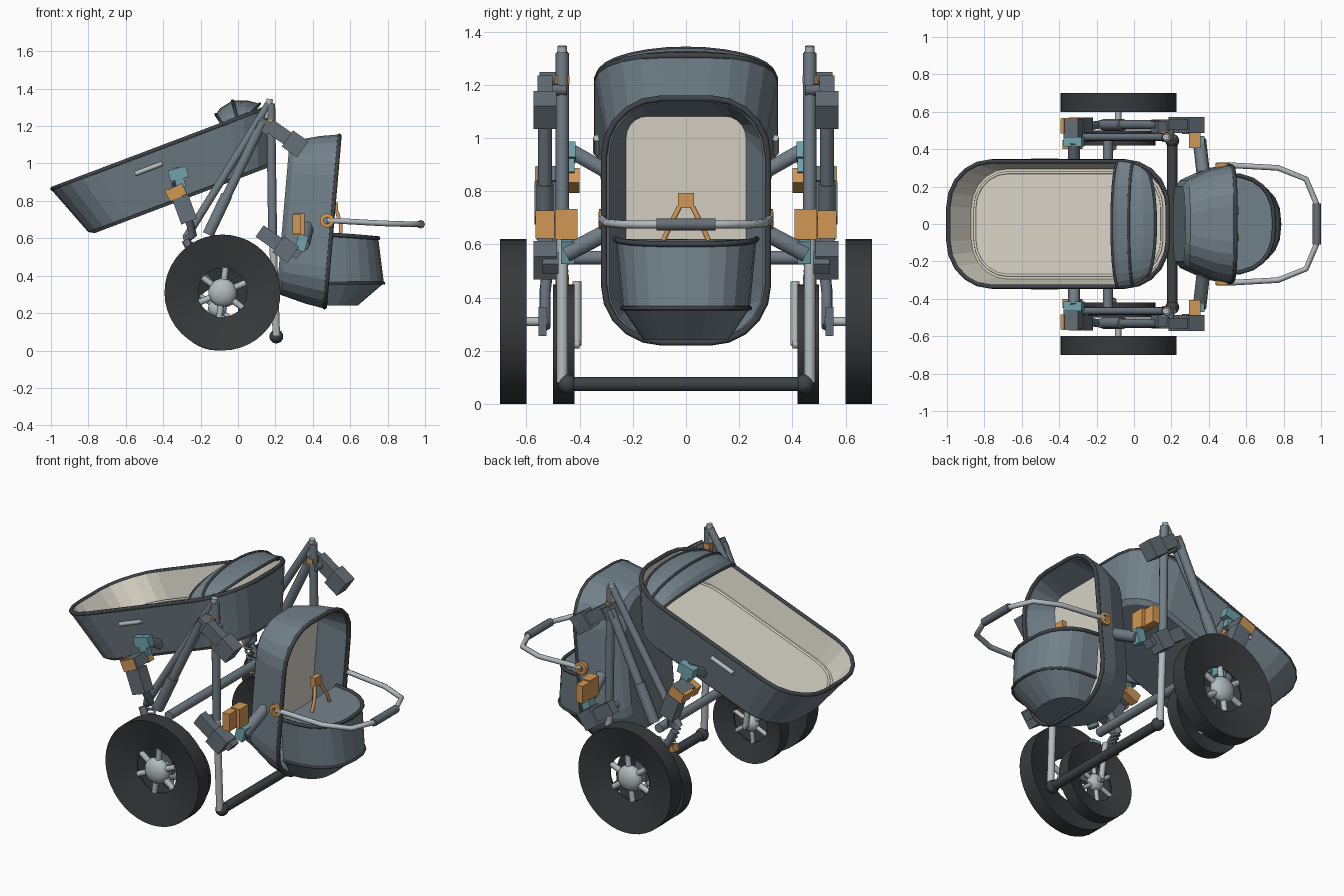
import bpy, bmesh, math
from mathutils import Vector, Matrix

cube = bpy.data.objects.get("Cube")
if cube:
    bpy.data.objects.remove(cube, do_unlink=True)


def material(name, rgb):
    m = bpy.data.materials.new(name)
    m.use_nodes = True
    m.diffuse_color = (*rgb, 1)
    m.node_tree.nodes["Principled BSDF"].inputs["Base Color"].default_value = (*rgb, 1)
    return m


FABRIC = material("blue grey fabric", (.17, .22, .255))
FRAME = material("frame grey", (.13, .16, .185))
LEG = material("leg tube grey", (.165, .205, .235))
METAL = material("light metal", (.45, .50, .52))
LINING = material("beige lining", (.70, .67, .58))
ORANGE = material("orange plastic", (.64, .31, .09))
TEAL = material("teal plastic", (.16, .37, .41))
TYRE = material("tyre black", (.038, .042, .045))
TRIM = material("dark trim", (.048, .056, .064))


def finish(name, bm, mats, smooth=None):
    bmesh.ops.recalc_face_normals(bm, faces=bm.faces)
    me = bpy.data.meshes.new(name)
    bm.to_mesh(me)
    bm.free()
    for m in mats:
        me.materials.append(m)
    ob = bpy.data.objects.new(name, me)
    bpy.context.collection.objects.link(ob)
    if smooth:
        bpy.ops.object.select_all(action='DESELECT')
        ob.select_set(True)
        bpy.context.view_layer.objects.active = ob
        bpy.ops.object.shade_smooth_by_angle(angle=math.radians(smooth))
    return ob


def loft(name, rings, mats, rule=None, caps=True, closed=True, wrap=False, smooth=None):
    """Skin a list of point rings; rule(i) gives the material of band i."""
    bm = bmesh.new()
    vs = [[bm.verts.new(p) for p in ring] for ring in rings]
    n = len(vs[0])
    for i in range(len(vs) if wrap else len(vs) - 1):
        a, b = vs[i], vs[(i + 1) % len(vs)]
        for j in range(n if closed else n - 1):
            k = (j + 1) % n
            f = bm.faces.new((a[j], a[k], b[k], b[j]))
            f.material_index = rule(i) if rule else 0
    if caps and not wrap:
        bm.faces.new(vs[0])
        bm.faces.new(vs[-1]).material_index = rule(len(vs) - 1) if rule else 0
    return finish(name, bm, mats, smooth)


def tube(name, pts, r, mat, cyclic=False, sides=2):
    cu = bpy.data.curves.new(name, 'CURVE')
    cu.dimensions = '3D'
    cu.bevel_depth, cu.bevel_resolution, cu.use_fill_caps = r, sides, True
    sp = cu.splines.new('POLY')
    sp.points.add(len(pts) - 1)
    for p, q in zip(sp.points, pts):
        p.co = (*q, 1)
    sp.use_cyclic_u = cyclic
    cu.materials.append(mat)
    ob = bpy.data.objects.new(name, cu)
    bpy.context.collection.objects.link(ob)


def box(name, loc, size, mat, tilt=0):
    bm = bmesh.new()
    bmesh.ops.create_cube(bm, size=1)
    M = Matrix.Translation(loc) @ Matrix.Rotation(math.radians(tilt), 4, 'Y') @ Matrix.Diagonal((*size, 1))
    bm.transform(M)
    finish(name, bm, [mat])


def ball(name, loc, r, mat, squash=1):
    bm = bmesh.new()
    bmesh.ops.create_uvsphere(bm, u_segments=20, v_segments=12, radius=r)
    bm.transform(Matrix.Translation(loc) @ Matrix.Diagonal((1, squash, 1, 1)))
    finish(name, bm, [mat], 40)


def lathe_y(name, centre, profile, mat, n=40):
    """Spin (radius, y) points about an axis along y."""
    rings = [[Vector(centre) + Vector((r * math.cos(t), y, r * math.sin(t))) for r, y in profile]
             for t in (2 * math.pi * i / n for i in range(n))]
    loft(name, rings, [mat], wrap=True, smooth=25)


def round_rect(M, hl, hw, r, w, n=5):
    pts = []
    for q, (sx, sy) in enumerate([(1, 1), (-1, 1), (-1, -1), (1, -1)]):
        for i in range(n + 1):
            t = math.pi / 2 * (q + i / n)
            pts.append(M @ Vector((sx * (hl - r) + r * math.cos(t), sy * (hw - r) + r * math.sin(t), w)))
    return pts


# carrycot, tilted with its head end raised
cot = Matrix.Translation((-.405, 0, 1.085)) @ Matrix.Rotation(-math.radians(20.7), 4, 'Y')
cot_rings = [(.50, .27, .19, -.30), (.53, .29, .21, -.282), (.635, .343, .25, 0),
             (.615, .323, .23, 0), (.556, .295, .21, -.155)]
loft("carrycot", [round_rect(cot, *r) for r in cot_rings], [FABRIC, LINING], lambda i: int(i >= 3))
tube("carrycot_rim", round_rect(cot, .627, .335, .245, .002), .012, TRIM, True)
tube("mattress_piping", round_rect(cot, .535, .275, .19, -.154), .007, LINING, True)


def arch(u, h, hw, bow, n=14):
    return [cot @ Vector((u + bow * math.sin(t), hw * math.cos(t), h * math.sin(t)))
            for t in (math.pi * i / n for i in range(n + 1))]


# folded canopy over the head end
hood = [(.345, .065, .34, -.015), (.37, .088, .34, -.005), (.43, .102, .33, .01),
        (.47, .075, .31, .045), (.50, .035, .285, .07)]
canopy = loft("canopy", [arch(*h) for h in hood], [FABRIC], caps=False, closed=False)
canopy.modifiers.new("thickness", 'SOLIDIFY').thickness = .01
for k in (0, 2, 4):
    tube("canopy_piping", arch(*hood[k]), .008, TRIM)

# upright seat shell facing +x
seat = Matrix.Translation((.50, 0, .69)) @ Matrix.Rotation(math.radians(4.9), 4, 'Y') @ Matrix(
    ((0, 0, 1, 0), (0, 1, 0, 0), (1, 0, 0, 0), (0, 0, 0, 1)))
seat_rings = [(.38, .20, .16, -.26), (.415, .235, .18, -.235), (.45, .295, .21, -.10), (.467, .315, .22, 0),
              (.445, .29, .20, 0), (.38, .225, .08, -.15)]
loft("seat_shell", [round_rect(seat, *r) for r in seat_rings], [FABRIC, LINING], lambda i: int(i >= 5))
tube("seat_rim", round_rect(seat, .46, .308, .215, .003), .012, TRIM, True)


def half_round(z, d, hw, x0=.47, drop=0, n=12):
    return [(x0 + d * math.sin(t) ** .75, hw * math.copysign(abs(math.cos(t)) ** .8, math.cos(t)),
             z - drop * math.sin(t)) for t in (math.pi * i / n for i in range(n + 1))]


# foot cover in front of the seat
cover = [(.62, .28, .265, .47, .02), (.36, .31, .24), (.24, .17, .16)]
loft("foot_cover", [half_round(*a) for a in cover], [FABRIC])
tube("cover_piping", half_round(*cover[0]), .011, TRIM)
tube("cover_seam", half_round(*cover[1]), .008, TRIM)

# harness buckle and straps
box("harness_buckle", (.52, 0, .765), (.03, .06, .055), ORANGE)
for s in (-1, 1):
    tube("harness_strap", [(.53, .025 * s, .74), (.55, .06 * s, .67), (.55, .085 * s, .615)], .01, ORANGE)

# bumper bar
half_bar = [(.475, .315, .695), (.50, .315, .695), (.77, .30, .68), (.92, .24, .675), (.975, .11, .675)]
tube("bumper_bar", half_bar + [(x, -y, z) for x, y, z in reversed(half_bar)], .015, METAL)
tube("bumper_grip", [(.977, -.11, .675), (.977, .11, .675)], .023, FRAME)

# cross members joining both sides
tube("front_cross_bar", [(.205, -.45, .075), (.205, .45, .075)], .028, TRIM, sides=3)
tube("rear_cross_bar", [(-.14, -.46, .55), (-.14, .46, .55)], .027, LEG, sides=3)

for side, s in (("right", -1), ("left", 1)):
    def sy(x, y, z):
        return (x, s * y, z)

    # large outer wheel and smaller inner wheel, both with dished faces
    big, small = sy(-.083, .65, .31), sy(-.11, .46, .225)
    lathe_y(side + "_large_tyre", big, [(.31, -.05), (.31, .05), (.13, .004), (.13, -.004)], TYRE)
    lathe_y(side + "_small_tyre", small, [(.225, -.04), (.225, .04), (.11, .005), (.11, -.005)], TYRE)
    ball(side + "_large_hub", big, .076, METAL, .64)
    ball(side + "_small_hub", small, .05, METAL, .8)
    for i in range(6):
        t = math.pi * i / 3 + .4
        d = Vector((math.cos(t), 0, math.sin(t)))
        tube(side + "_large_spoke", [Vector(big) + d * .05, Vector(big) + d * .135], .017, METAL)
        tube(side + "_small_spoke", [Vector(small) + d * .03, Vector(small) + d * .115], .013, METAL)
    tube(side + "_axle", [sy(-.085, .52, .31), sy(-.085, .66, .31)], .017, METAL)
    tube(side + "_inner_axle", [sy(-.11, .40, .225), sy(-.11, .48, .225)], .017, METAL)

    # frame tubes
    tube(side + "_rear_leg", [sy(.165, .465, 1.32), sy(-.28, .465, .60)], .022, LEG, sides=3)
    tube(side + "_outer_leg", [sy(.13, .53, 1.22), sy(-.15, .53, .64)], .026, LEG, sides=3)
    tube(side + "_outer_leg_sleeve", [sy(-.06, .53, .83), sy(-.16, .53, .62)], .032, LEG, sides=3)
    tube(side + "_front_leg", [sy(.175, .465, 1.32), sy(.185, .465, .62)], .025, LEG, sides=3)
    tube(side + "_front_leg_end", [sy(.185, .465, .64), sy(.205, .465, .08)], .021, METAL, sides=3)
    tube(side + "_handle_tip", [sy(.155, .465, 1.24), sy(.17, .465, 1.345)], .018, METAL, sides=3)
    ball(side + "_foot_joint", sy(.205, .445, .075), .037, TRIM)
    box(side + "_top_clip", sy(.17, .465, 1.22), (.04, .055, .03), ORANGE)
    box(side + "_pivot_block", sy(.14, .51, 1.2), (.07, .08, .07), FRAME, 30)

    # wheel suspension
    tube(side + "_fork", [sy(-.11, .41, .22), sy(-.14, .41, .46)], .017, METAL)
    tube(side + "_swing_arm", [sy(-.28, .51, .59), sy(-.20, .53, .42), sy(-.085, .53, .29)], .022, FRAME)
    box(side + "_axle_block", sy(-.085, .54, .31), (.07, .03, .11), FRAME)
    box(side + "_fork_clip", sy(-.16, .53, .50), (.06, .05, .06), TEAL)
    box(side + "_spring_clip", sy(-.235, .465, .46), (.05, .05, .04), ORANGE, 20)
    spring = [sy(-.27 + .0012 * i + .018 * math.cos(i * .7), .465 + .018 * math.sin(i * .7), .60 - .003 * i)
              for i in range(64)]
    tube(side + "_spring", spring, .007, FRAME, sides=1)

    # clamps on the frame for the upper and lower seat positions
    for name, x, z in (("upper", .255, 1.14), ("lower", .205, .575)):
        box(f"{side}_{name}_clamp", sy(x - .02, .53, z + .015), (.17, .055, .075), FRAME, 35)
        box(f"{side}_{name}_socket", sy(x + .05, .53, z - .035), (.10, .085, .105), FRAME, 35)
        tube(f"{side}_{name}_socket_pin", [sy(x - .06, .45, z + .04), sy(x - .06, .54, z + .04)], .02, FRAME)

    # seat mount
    tube(side + "_seat_arm", [sy(.37, .27, .66), sy(.35, .45, .565)], .036, LEG, sides=1)
    box(side + "_seat_adaptor", sy(.325, .45, .675), (.06, .085, .115), ORANGE)
    box(side + "_seat_adaptor_plate", sy(.315, .53, .675), (.045, .07, .105), ORANGE)
    box(side + "_seat_latch", sy(.34, .445, .575), (.055, .05, .085), TEAL, 15)
    box(side + "_seat_stem", sy(.30, .51, .53), (.07, .06, .05), FRAME, 40)
    lathe_y(side + "_bar_pivot", sy(.475, .315, .695), [(.038, -.012), (.038, .012), (.018, .014), (.018, -.014)],
            ORANGE, 16)

    # carrycot mount
    tube(side + "_cot_arm", [sy(-.32, .29, .87), sy(-.32, .44, .955)], .032, LEG, sides=1)
    box(side + "_cot_latch", sy(-.32, .44, .945), (.10, .05, .06), TEAL, -15)
    box(side + "_cot_latch_stem", sy(-.31, .44, .90), (.05, .04, .07), TEAL, -15)
    box(side + "_cot_adaptor", sy(-.33, .425, .84), (.09, .05, .06), ORANGE, -25)
    box(side + "_cot_block", sy(-.325, .505, .85), (.085, .115, .06), FRAME, -25)
    box(side + "_cot_block_cover", sy(-.33, .563, .845), (.09, .009, .062), ORANGE, -25)
    box(side + "_cot_block_end", sy(-.37, .525, .832), (.02, .08, .065), ORANGE, -25)
    box(side + "_cot_socket", sy(-.285, .53, .755), (.09, .08, .14), FRAME, -20)
    tube(side + "_cot_stem", [sy(-.27, .52, .72), sy(-.24, .49, .62), sy(-.28, .47, .59)], .022, FRAME)
    tube(side + "_cot_handle", [sy(-.55, .336, .945), sy(-.405, .336, 1.0)], .013, METAL)
